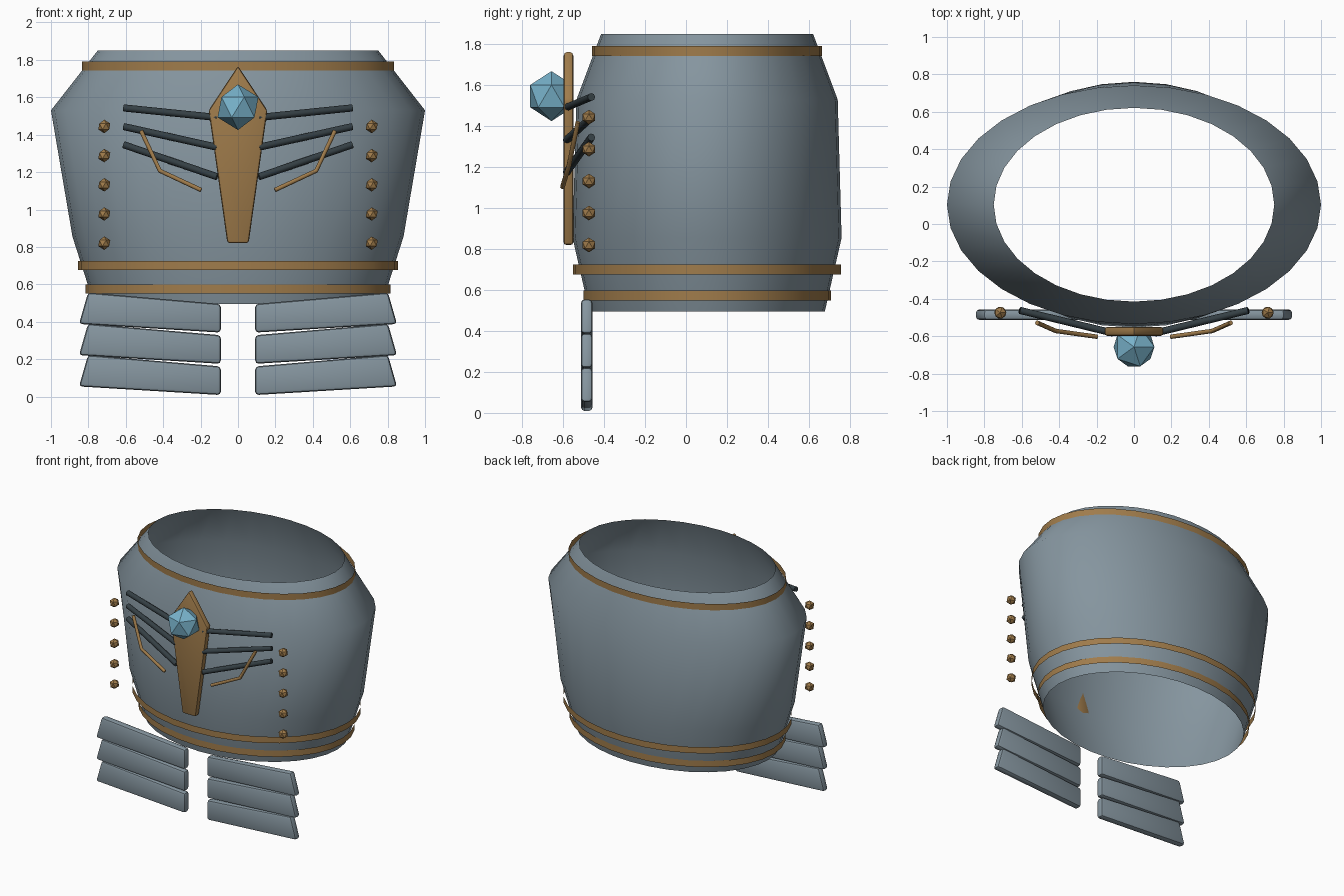
import bpy, bmesh
from math import cos, sin, tau
from mathutils import Vector

cube = bpy.data.objects.get("Cube")
if cube:
    bpy.data.objects.remove(cube, do_unlink=True)


def material(name, rgb):
    m = bpy.data.materials.new(name)
    m.use_nodes = True
    m.diffuse_color = (*rgb, 1)
    for node in m.node_tree.nodes:
        if node.type == "BSDF_PRINCIPLED":
            node.inputs["Base Color"].default_value = (*rgb, 1)
    return m


STEEL = material("blue grey steel", (0.235, 0.30, 0.345))
BRONZE = material("bronze", (0.35, 0.20, 0.07))
DARK = material("dark iron", (0.035, 0.05, 0.058))
GEM = material("pale blue gem", (0.19, 0.45, 0.60))
CENTRE_Y = 0.103


def finish(name, bm, mat, smooth=False):
    bmesh.ops.recalc_face_normals(bm, faces=bm.faces[:])
    for f in bm.faces:
        f.smooth = smooth
    mesh = bpy.data.meshes.new(name)
    bm.to_mesh(mesh)
    bm.free()
    mesh.materials.append(mat)
    ob = bpy.data.objects.new(name, mesh)
    bpy.context.scene.collection.objects.link(ob)
    return ob


def loft(name, rings, mat, sides=32):
    """Open elliptical tube through (z, x radius, y radius) rings."""
    bm = bmesh.new()
    loops = [[bm.verts.new((rx * cos(tau * i / sides),
                            CENTRE_Y + ry * sin(tau * i / sides), z))
              for i in range(sides)] for z, rx, ry in rings]
    for a, b in zip(loops, loops[1:]):
        for i in range(sides):
            j = (i + 1) % sides
            bm.faces.new((a[i], a[j], b[j], b[i]))
    return finish(name, bm, mat, smooth=True)


def slab(name, outline, y_front, y_back, bevel, mat):
    """Bevelled plate cut from an outline in x and z."""
    bm = bmesh.new()
    face = bm.faces.new([bm.verts.new((x, y_front, z)) for x, z in outline])
    new = bmesh.ops.extrude_face_region(bm, geom=[face])["geom"]
    verts = [v for v in new if isinstance(v, bmesh.types.BMVert)]
    bmesh.ops.translate(bm, verts=verts, vec=(0, y_back - y_front, 0))
    bmesh.ops.recalc_face_normals(bm, faces=bm.faces[:])
    bmesh.ops.bevel(bm, geom=bm.edges[:], offset=bevel, segments=2,
                    profile=0.5, affect="EDGES")
    ob = finish(name, bm, mat)
    bpy.ops.object.select_all(action="DESELECT")
    ob.select_set(True)
    bpy.context.view_layer.objects.active = ob
    bpy.ops.object.shade_smooth_by_angle(angle=0.6)
    return ob


def ball(name, centre, radius, mat):
    bm = bmesh.new()
    bmesh.ops.create_icosphere(bm, subdivisions=1, radius=radius)
    bmesh.ops.translate(bm, verts=bm.verts, vec=centre)
    return finish(name, bm, mat)


def rod(name, points, radius, mat):
    """Round rod with capped ends along a path."""
    curve = bpy.data.curves.new(name, "CURVE")
    curve.dimensions = "3D"
    curve.bevel_depth = radius
    curve.bevel_resolution = 2
    curve.use_fill_caps = True
    spline = curve.splines.new("POLY")
    spline.points.add(len(points) - 1)
    for p, co in zip(spline.points, points):
        p.co = (*co, 1)
    curve.materials.append(mat)
    ob = bpy.data.objects.new(name, curve)
    bpy.context.scene.collection.objects.link(ob)
    return ob


# Open torso shell
loft("torso_shell", [(0.495, 0.77, 0.575), (0.855, 0.885, 0.657),
                     (1.53, 1.0, 0.638), (1.85, 0.75, 0.518)], STEEL)

# Thin bronze trim bands
for name, z, rx, ry in (("collar_band", 1.767, 0.835, 0.562),
                        ("waist_band", 0.70, 0.855, 0.655),
                        ("hem_band", 0.574, 0.815, 0.604)):
    loft(name, [(z - 0.024, rx, ry), (z + 0.024, rx, ry)], BRONZE)

# Chest plate and gem
slab("chest_plate", [(0, 1.768), (0.157, 1.53), (0.057, 0.82),
                     (-0.057, 0.82), (-0.157, 1.53)],
     -0.598, -0.55, 0.014, BRONZE)
ball("chest_gem", (0, -0.657, 1.547), 0.122, GEM)

for side, s in (("left", 1), ("right", -1)):
    # Dark ribs fanning out from the chest plate
    for i, (z_in, z_out) in enumerate(((1.492, 1.543), (1.333, 1.443),
                                       (1.175, 1.346))):
        rod(f"{side}_rib_{i + 1}", [(s * 0.112, -0.583, z_in),
                                    (s * 0.61, -0.462, z_out)], 0.019, DARK)

    # Bent bronze wire
    rod(f"{side}_wire", [(s * 0.518, -0.528, 1.42), (s * 0.418, -0.572, 1.207),
                         (s * 0.197, -0.603, 1.104)], 0.012, BRONZE)

    # Column of rivets
    for i in range(5):
        ball(f"{side}_rivet_{i + 1}",
             (s * 0.715, -0.474, 0.82 + 0.156 * i), 0.036, BRONZE)

    # Hanging skirt plates
    for i in range(3):
        d = -0.167 * i
        slab(f"{side}_skirt_plate_{i + 1}",
             [(s * 0.092, 0.495 + d), (s * 0.802, 0.556 + d),
              (s * 0.85, 0.388 + d), (s * 0.092, 0.342 + d)],
             -0.513, -0.457, 0.018, STEEL)
